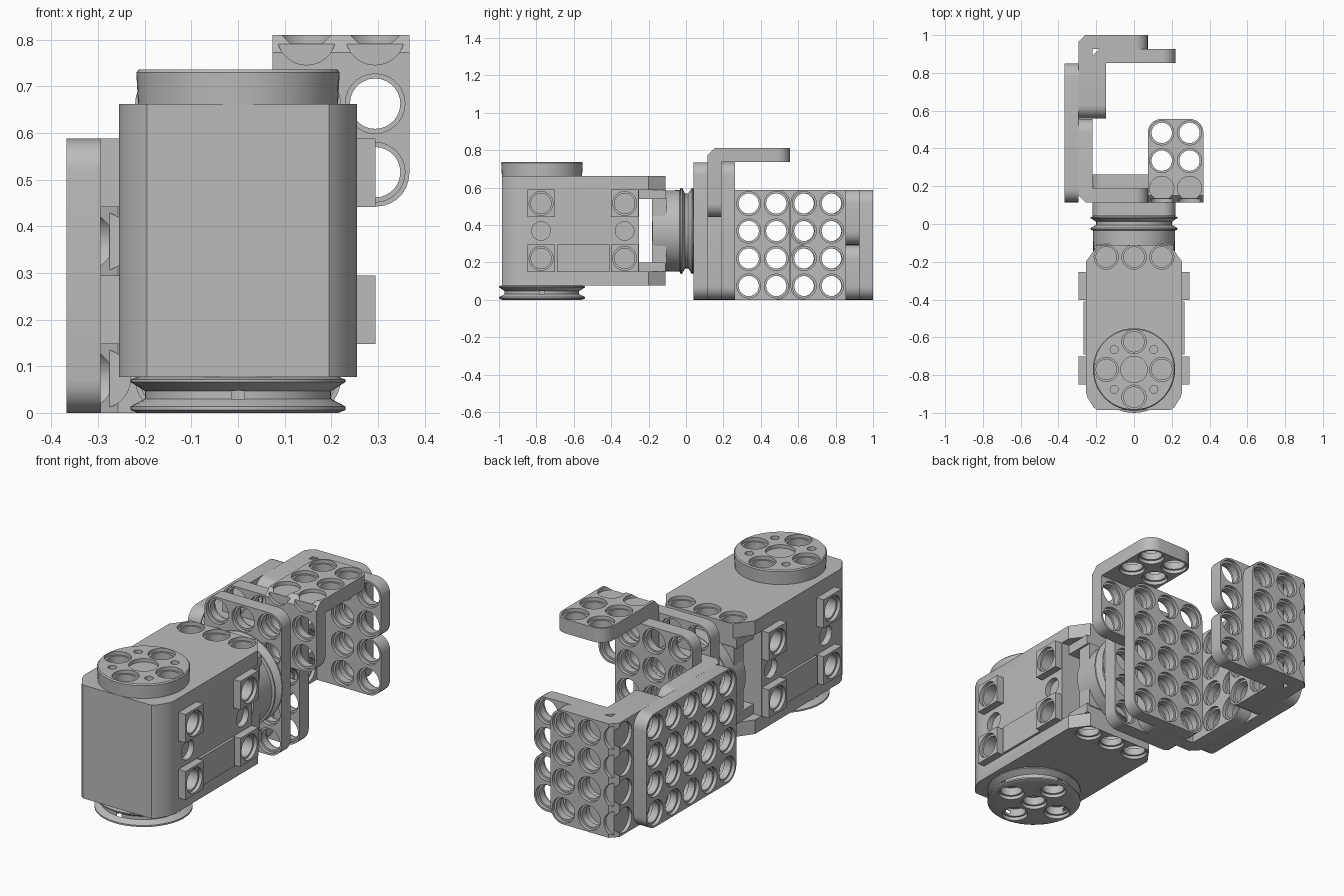
import bpy, bmesh, math
from mathutils import Matrix, Vector

cube = bpy.data.objects.get("Cube")
if cube:
    bpy.data.objects.remove(cube, do_unlink=True)

P = 0.147          # hole pitch
T = P / 2          # plate thickness
R_OUT, R_IN, SINK = 0.064, 0.054, 0.018
X, Y, Z = Vector((1, 0, 0)), Vector((0, 1, 0)), Vector((0, 0, 1))

grey = bpy.data.materials.new("plain grey")
grey.use_nodes = True
COLOR = (0.5, 0.5, 0.5, 1)
grey.diffuse_color = COLOR
grey.node_tree.nodes["Principled BSDF"].inputs["Base Color"].default_value = COLOR


def make(name, bm, matrix=None):
    bmesh.ops.recalc_face_normals(bm, faces=bm.faces)
    mesh = bpy.data.meshes.new(name)
    bm.to_mesh(mesh)
    bm.free()
    mesh.materials.append(grey)
    ob = bpy.data.objects.new(name, mesh)
    bpy.context.collection.objects.link(ob)
    if matrix:
        ob.matrix_world = matrix
    return ob


def activate(ob):
    bpy.ops.object.select_all(action='DESELECT')
    ob.select_set(True)
    bpy.context.view_layer.objects.active = ob


def combine(ob, bm, operation='DIFFERENCE'):
    """Boolean a temporary solid into the object."""
    tool = make("cutter", bm, ob.matrix_world.copy())
    tool.hide_render = True
    bpy.context.view_layer.update()
    mod = ob.modifiers.new("bool", 'BOOLEAN')
    mod.operation, mod.solver, mod.object = operation, 'EXACT', tool
    activate(ob)
    bpy.ops.object.modifier_apply(modifier=mod.name)
    bpy.data.objects.remove(tool, do_unlink=True)


def smooth(ob):
    activate(ob)
    bpy.ops.object.shade_smooth_by_angle(angle=math.radians(32))


def lathe(bm, profile, center, axis, segs=28):
    """Closed solid of revolution from (radius, height) pairs."""
    turn = Matrix.Translation(center) @ axis.to_track_quat('Z', 'Y').to_matrix().to_4x4()
    rings = []
    for r, h in profile:
        rings.append([bm.verts.new(turn @ Vector((r * math.cos(a), r * math.sin(a), h)))
                      for a in (2 * math.pi * i / segs for i in range(segs))])
    for a, b in zip(rings, rings[1:]):
        for i in range(segs):
            j = (i + 1) % segs
            bm.faces.new((a[i], a[j], b[j], b[i]))
    bm.faces.new(rings[0][::-1])
    bm.faces.new(rings[-1])


def hole(bm, center, axis):
    h, s = T / 2 + 0.01, T / 2 - SINK
    lathe(bm, [(R_OUT, -h), (R_OUT, -s), (R_IN, -s), (R_IN, s), (R_OUT, s), (R_OUT, h)],
          Vector(center), axis)


def box(bm, lo, hi):
    lo, hi = Vector(lo), Vector(hi)
    size = Matrix.Diagonal((*(hi - lo), 1))
    bmesh.ops.create_cube(bm, size=1, matrix=Matrix.Translation((lo + hi) / 2) @ size)


def prism(points, depth, axis):
    """Extrude a closed outline along a vector."""
    bm = bmesh.new()
    face = bm.faces.new([bm.verts.new(p) for p in points])
    ext = bmesh.ops.extrude_face_region(bm, geom=[face])
    bmesh.ops.translate(bm, vec=axis * depth,
                        verts=[v for v in ext["geom"] if isinstance(v, bmesh.types.BMVert)])
    return bm


def round_edges(bm, test):
    edges = [e for e in bm.edges if test(e, (e.verts[0].co + e.verts[1].co) / 2)]
    bmesh.ops.bevel(bm, geom=edges, offset=T * 0.97, segments=7, profile=0.5, affect='EDGES')


def along(edge, axis):
    d = (edge.verts[1].co - edge.verts[0].co).normalized()
    return abs(d.dot(axis)) > 0.99


def frame(origin, x_axis, z_axis):
    y_axis = z_axis.cross(x_axis)
    m = Matrix((x_axis, y_axis, z_axis)).transposed().to_4x4()
    return Matrix.Translation(origin) @ m


def plate(name, nx, ny, center, x_axis, z_axis):
    """Flat rounded plate with a grid of countersunk holes."""
    bm = bmesh.new()
    box(bm, (-nx * T, -ny * T, -T / 2), (nx * T, ny * T, T / 2))
    round_edges(bm, lambda e, m: along(e, Z))
    ob = make(name, bm, frame(center, x_axis, z_axis))
    cut = bmesh.new()
    for i in range(nx):
        for j in range(ny):
            hole(cut, ((i - (nx - 1) / 2) * P, (j - (ny - 1) / 2) * P, 0), Z)
    combine(ob, cut)
    smooth(ob)


def angle_bracket(name, n, origin, long_dir, short_dir):
    """L bracket: a 3 pitch leg, a 2.5 pitch leg and a chamfered corner."""
    a, b, c, w = 3 * P, 2.5 * P, T / 2, n * T
    outline = [(c, 0), (a, 0), (a, T), (T, T), (T, b), (0, b), (0, c)]
    bm = prism([(x, -w, z) for x, z in outline], 2 * w, Y)
    round_edges(bm, lambda e, m: (along(e, Z) and abs(m.x - a) < 0.001)
                or (along(e, X) and abs(m.z - b) < 0.001))
    ob = make(name, bm, frame(origin, long_dir, short_dir))
    holes, pockets = bmesh.new(), bmesh.new()
    pocket = [(R_OUT, -0.02), (R_OUT, SINK)]
    for j in range(n):
        y = (j - (n - 1) / 2) * P
        for k in (1, 2):
            hole(holes, ((k + 0.5) * P, y, T / 2), Z)
            hole(holes, (T / 2, y, k * P), X)
        lathe(holes, pocket, Vector((T, y, 0)), Z)
        lathe(pockets, pocket, Vector((0, y, 0)), X)
    combine(ob, holes)
    combine(ob, pockets)
    smooth(ob)


# Motor housing with side bosses, ports and a forked rear end
half = [(0.19, -0.11), (0.255, -0.2), (0.255, -0.89), (0.245, -0.92), (0.212, -0.972), (0.195, -0.985)]
outline = half + [(-x, y) for x, y in reversed(half)]
housing = make("motor_housing", prism([(x, y, 0.077) for x, y in outline], 0.585, Z))
slot = bmesh.new()
box(slot, (-0.4, -0.25, 0.15), (0.4, 0, 0.588))
combine(housing, slot)
bosses, ports = bmesh.new(), bmesh.new()
MID = 0.368
for side in (1, -1):
    for y in (-0.775, -0.328):
        for z in (MID - P, MID + P):
            box(bosses, (min(0.2 * side, 0.2945 * side), y - T, z - T),
                (max(0.2 * side, 0.2945 * side), y + T, z + T))
            lathe(ports, [(R_IN, 0.2), (R_IN, 0.276), (R_OUT, 0.276), (R_OUT, 0.32)],
                  Vector((0, y, z)), X * side)
        lathe(ports, [(0.05, 0.225), (0.05, 0.28)], Vector((0, y, MID)), X * side)
    box(bosses, (min(0.2 * side, 0.268 * side), -0.69, MID - 1.5 * P),
        (max(0.2 * side, 0.268 * side), -0.41, MID - T))
for x in (-P, 0, P):
    for z in (0.112, 0.625):
        hole(ports, (x, -0.175, z), Z)
combine(housing, bosses, 'UNION')
combine(housing, ports)
smooth(housing)

# Output coupling between the fork arms
bm = bmesh.new()
lathe(bm, [(0.215, -0.18), (0.218, -0.03)], Vector((0, 0, MID)), Y, 48)
smooth(make("output_coupling", bm))
bm = bmesh.new()
for lo, hi in ((0.15, 0.2), (0.538, 0.588)):
    box(bm, (-0.21, -0.26, lo), (0.21, -0.11, hi))
box(bm, (-0.2, -0.182, 0.19), (0.2, -0.105, 0.545))
make("coupling_frame", bm)

# Grooved wheels below the housing and behind the coupling
groove = [(0.215, -0.002), (0.23, 0.004), (0.23, 0.012), (0.2, 0.028),
          (0.2, 0.045), (0.23, 0.064), (0.23, 0.07), (0.2, 0.079)]


def wheel_holes(bm, center, axis, span, spots):
    for dx, dy in spots:
        lathe(bm, [(R_IN, span[0]), (R_IN, span[1]), (R_OUT, span[1]), (R_OUT, span[2])],
              Vector(center) + Vector((dx, dy, 0)), axis)


CROSS = [(P, 0), (-P, 0), (0, P), (0, -P)]
HUB = (0, -0.77)
bm = bmesh.new()
lathe(bm, [(r, h + 0.002) for r, h in groove], Vector((*HUB, 0)), Z, 48)
wheel = make("bottom_wheel", bm)
cut = bmesh.new()
wheel_holes(cut, (*HUB, 0), -Z, (-0.06, -0.018, 0.02), CROSS + [(0, 0)])
combine(wheel, cut)
smooth(wheel)

bm = bmesh.new()
lathe(bm, [(r, h - 0.033) for r, h in groove], Vector((0, 0, MID)), Y, 48)
smooth(make("rear_wheel", bm))

# Drive disc on top
bm = bmesh.new()
lathe(bm, [(0.214, 0.655), (0.218, 0.73), (0.213, 0.736)], Vector((*HUB, 0)), Z, 48)
disc = make("top_disc", bm)
cut = bmesh.new()
wheel_holes(cut, (*HUB, 0), Z, (0.67, 0.718, 0.75), CROSS)
lathe(cut, [(0.07, 0.718), (0.07, 0.75)], Vector((*HUB, 0)), Z)
for sx in (1, -1):
    for sy in (1, -1):
        lathe(cut, [(0.021, 0.69), (0.021, 0.75)],
              Vector((HUB[0] + sx * 0.105, HUB[1] + sy * 0.105, 0)), Z, 16)
combine(disc, cut)
smooth(disc)

# Flat plates
plate("mount_plate_front", 3, 5, (0, 0.078, 2.5 * P), X, -Y)
plate("mount_plate_back", 3, 5, (0, 0.2255, 2.5 * P), X, -Y)
plate("side_plate", 5, 4, (-0.3315, 0.4825, 2 * P), Y, X)

# Angle brackets
angle_bracket("upper_bracket", 2, (0.2205, 0.115, 0.81), Y, -Z)
angle_bracket("inner_side_bracket", 4, (-0.2945, 0.115, 2 * P), Y, X)
angle_bracket("outer_end_bracket", 4, (-0.2945, 1.0, 2 * P), -Y, X)
for name, z in (("lower_jaw_bracket", P), ("upper_jaw_bracket", 3 * P)):
    angle_bracket(name, 2, (-0.221, 0.9265, z), X, -Y)
